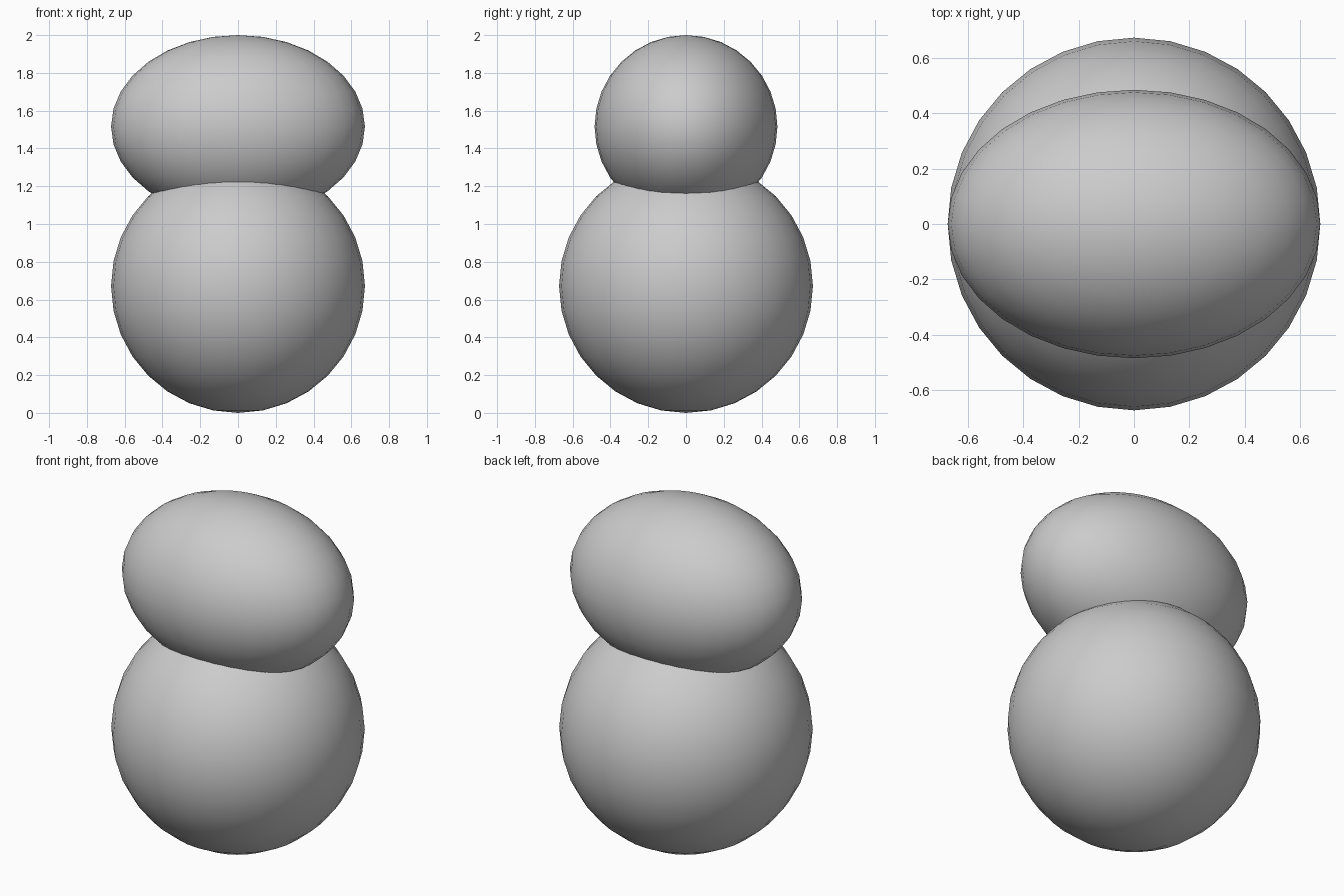
import bpy

if "Cube" in bpy.data.objects:
    bpy.data.objects.remove(bpy.data.objects["Cube"])


def ball(name, center_z, radii):
    """Smooth ellipsoid standing on the centre line."""
    bpy.ops.mesh.primitive_uv_sphere_add(segments=32, ring_count=16, radius=1,
                                         location=(0, 0, center_z))
    obj = bpy.context.object
    obj.name = name
    obj.scale = radii
    bpy.ops.object.transform_apply(location=False, rotation=False, scale=True)
    bpy.ops.object.shade_smooth()
    return obj


# Round lower body
ball("body", 0.672, (0.672, 0.672, 0.672))
# Wide, oval upper part sunk into the body
ball("head", 1.516, (0.672, 0.484, 0.484))
